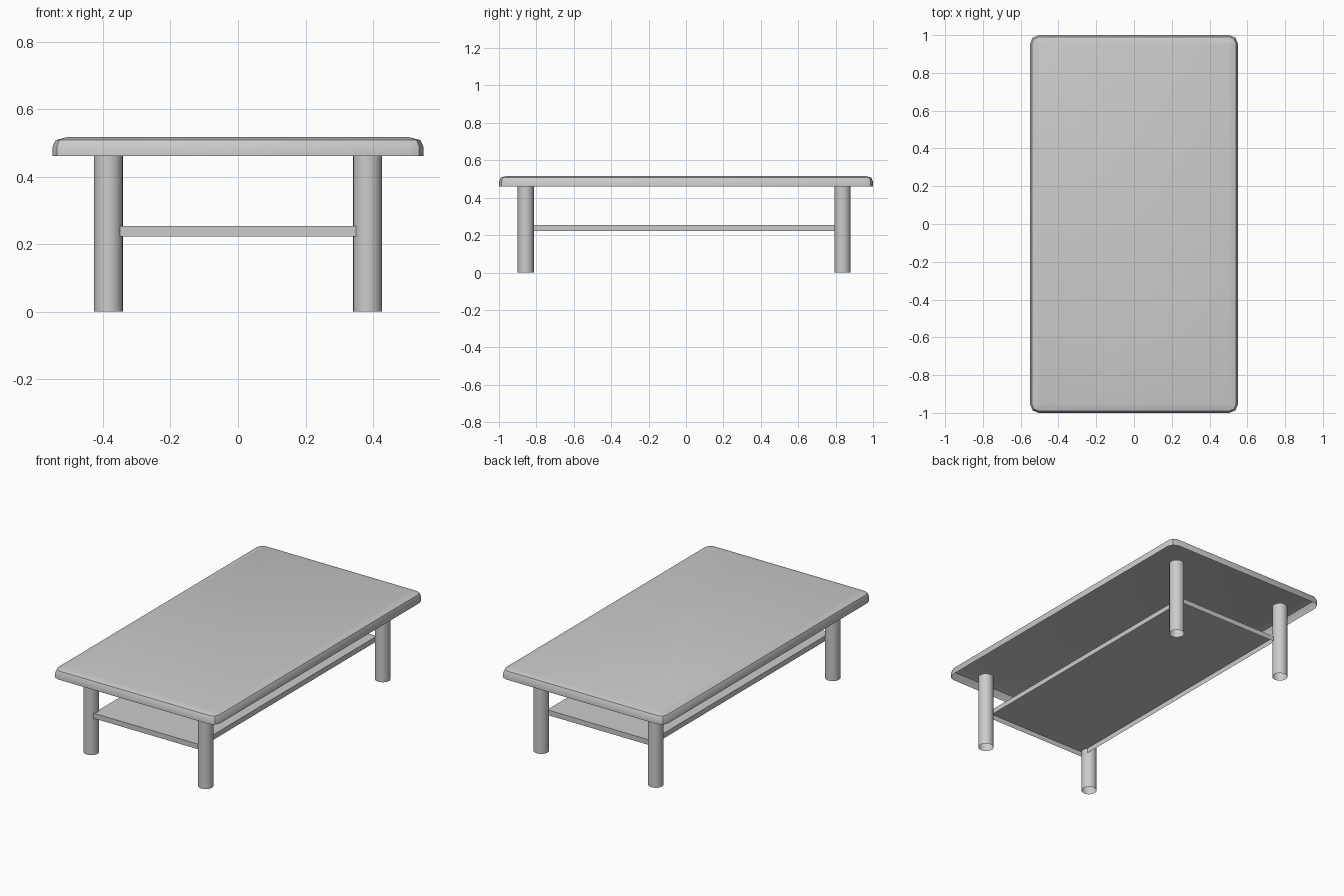
import bpy, bmesh, math

if "Cube" in bpy.data.objects:
    bpy.data.objects.remove(bpy.data.objects["Cube"])

# Single light grey colour
grey = bpy.data.materials.new("light_grey")
grey.use_nodes = True
GREY = (0.6, 0.6, 0.6, 1)
grey.diffuse_color = GREY
grey.node_tree.nodes["Principled BSDF"].inputs["Base Color"].default_value = GREY


def outline(half_x, half_y, radius, segments):
    """Rounded rectangle in plan, counter-clockwise."""
    points = []
    for k, (sx, sy) in enumerate([(1, 1), (-1, 1), (-1, -1), (1, -1)]):
        for i in range(segments + 1):
            a = math.pi / 2 * (k + i / segments)
            points.append((sx * (half_x - radius) + radius * math.cos(a),
                           sy * (half_y - radius) + radius * math.sin(a)))
    return points


def shell(name, rings, location=(0, 0, 0)):
    """Skin rings of (points, z) upward and close the top, open below."""
    bm = bmesh.new()
    loops = [[bm.verts.new((x, y, z)) for x, y in pts] for pts, z in rings]
    n = len(loops[0])
    for low, high in zip(loops, loops[1:]):
        for i in range(n):
            j = (i + 1) % n
            bm.faces.new((low[i], low[j], high[j], high[i]))
    bm.faces.new(loops[-1])
    bmesh.ops.remove_doubles(bm, verts=bm.verts, dist=0.0001)
    mesh = bpy.data.meshes.new(name)
    bm.to_mesh(mesh)
    bm.free()
    mesh.materials.append(grey)
    obj = bpy.data.objects.new(name, mesh)
    obj.location = location
    bpy.context.collection.objects.link(obj)
    bpy.ops.object.select_all(action="DESELECT")
    obj.select_set(True)
    bpy.context.view_layer.objects.active = obj
    bpy.ops.object.shade_smooth_by_angle(angle=math.radians(30))
    return obj


# Tabletop: hollow underneath, with softened corners and upper edge
RADIUS = 0.045
edge_profile = [(0, 0.461), (0, 0.487), (0.01, 0.508), (0.044, 0.517)]
shell("tabletop", [(outline(0.55 - d, 1 - d, RADIUS - d, 2), z)
                   for d, z in edge_profile])

# Lower shelf: plain tray open below
tray = [(0.35, 0.857), (-0.35, 0.857), (-0.35, -0.857), (0.35, -0.857)]
shell("shelf", [(tray, 0.223), (tray, 0.254)], (0, -0.027, 0))

# Round legs
SIDES = 24
circle = [(0.043 * math.cos(math.tau * i / SIDES),
           0.043 * math.sin(math.tau * i / SIDES)) for i in range(SIDES)]
for end, y in (("front", -0.857), ("back", 0.837)):
    for side, x in (("left", 0.384), ("right", -0.384)):
        shell(f"{end}_{side}_leg", [(circle, 0), (circle, 0.461)], (x, y, 0))
